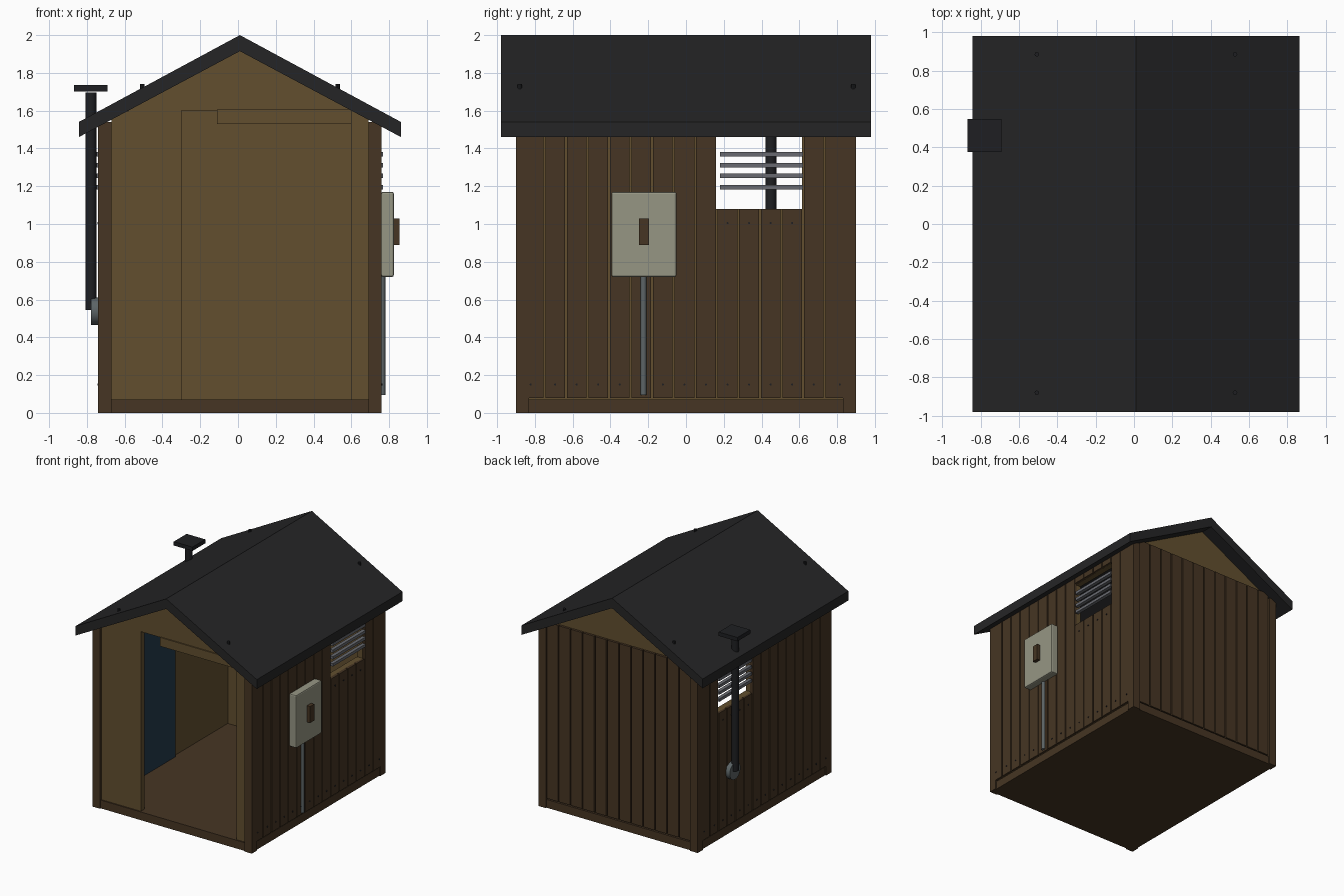
import bpy, bmesh, math
from mathutils import Matrix

if "Cube" in bpy.data.objects:
    bpy.data.objects.remove(bpy.data.objects["Cube"])


def material(name, rgb):
    m = bpy.data.materials.new(name)
    lin = [((c / 255 + 0.055) / 1.055) ** 2.4 if c > 10 else c / 255 / 12.92 for c in rgb]
    m.diffuse_color = (*lin, 1)
    m.use_nodes = True
    m.node_tree.nodes["Principled BSDF"].inputs["Base Color"].default_value = m.diffuse_color
    return m


LIGHT = material("light wood", (98, 79, 47))
DARK = material("dark wood", (70, 53, 35))
ROOF = material("roof felt", (37, 37, 38))
BLACK = material("black metal", (30, 31, 34))
STEEL = material("grey steel", (104, 106, 112))
PIPE = material("conduit grey", (92, 100, 102))
BEIGE = material("box beige", (150, 150, 132))
NAVY = material("navy door", (36, 58, 76))

CX = 0.01  # centre line of the hut


def finish(name, bm, mat):
    bmesh.ops.recalc_face_normals(bm, faces=bm.faces)
    me = bpy.data.meshes.new(name)
    bm.to_mesh(me)
    bm.free()
    me.materials.append(mat)
    ob = bpy.data.objects.new(name, me)
    bpy.context.collection.objects.link(ob)
    return ob


def add_box(bm, x, y, z):
    c = [(a + b) / 2 for a, b in (x, y, z)]
    s = [abs(b - a) for a, b in (x, y, z)]
    bmesh.ops.create_cube(bm, size=1, matrix=Matrix.Translation(c) @ Matrix.Diagonal((*s, 1)))


def boxes(name, mat, items):
    bm = bmesh.new()
    for it in items:
        add_box(bm, *it)
    return finish(name, bm, mat)


def prism(name, mat, profile, y0, y1):
    # xz profile extruded along y
    bm = bmesh.new()
    f = bm.faces.new([bm.verts.new((x, y0, z)) for x, z in profile])
    ext = bmesh.ops.extrude_face_region(bm, geom=[f])["geom"]
    bmesh.ops.translate(bm, vec=(0, y1 - y0, 0), verts=[v for v in ext if isinstance(v, bmesh.types.BMVert)])
    return finish(name, bm, mat)


def cylinders(name, mat, items, sides=12):
    # items: centre, radius, length, axis
    bm = bmesh.new()
    for c, r, l, axis in items:
        rot = {"z": Matrix(), "x": Matrix.Rotation(math.pi / 2, 4, "Y"),
               "y": Matrix.Rotation(math.pi / 2, 4, "X")}[axis]
        bmesh.ops.create_cone(bm, cap_ends=True, segments=sides, radius1=r, radius2=r, depth=l,
                              matrix=Matrix.Translation(c) @ rot)
    ob = finish(name, bm, mat)
    for p in ob.data.polygons:
        p.use_smooth = len(p.vertices) == 4
    ob.data.set_sharp_from_angle(angle=math.radians(40))
    return ob


def under(x):
    # height of the roof underside
    return 1.915 - abs(x - CX) * 0.532


# floor and corner posts
boxes("floor", DARK, [((-0.73, 0.75), (-0.89, 0.89), (0, 0.07))])
boxes("corner_posts", DARK, [((CX + s * 0.68, CX + s * 0.75), (t * 0.83, t * 0.90), (0, 1.54))
                             for s in (-1, 1) for t in (-1, 1)])

# side walls: light lining, dark boards, window hole and louvres
WY0, WY1, WZ0, WZ1 = 0.15, 0.615, 1.08, 1.47
for s, side in ((-1, "left"), (1, "right")):
    def sx(a, b):
        return (CX + s * a, CX + s * b)
    lin = sx(0.68, 0.732)
    boxes(side + "_wall_lining", LIGHT, [
        (lin, (-0.83, WY0), (0.07, 1.53)), (lin, (WY1, 0.83), (0.07, 1.53)),
        (lin, (WY0, WY1), (0.07, WZ0)), (lin, (WY0, WY1), (WZ1, 1.53))])
    edges = [-0.895, -0.75] + [-0.75 + 0.1141 * i for i in range(1, 14)] + [0.895]
    boards, nails = [], []
    for a, b in zip(edges, edges[1:]):
        mid = (a + b) / 2
        y = (a + 0.005, b - 0.005)
        if WY0 < mid < WY1:
            boards += [(sx(0.725, 0.75), y, (0.08, WZ0)), (sx(0.725, 0.75), y, (WZ1, 1.53))]
            nails.append((mid, 1.005))
        else:
            boards.append((sx(0.725, 0.75), y, (0.08, 1.53)))
        nails.append((mid, 0.15))
    boxes(side + "_wall_boards", DARK, boards)
    cylinders(side + "_nails", BLACK, [((CX + s * 0.751, y, z), 0.006, 0.008, "x") for y, z in nails], 6)
    boxes(side + "_louvres", STEEL, [(sx(0.728, 0.758), (0.18, 0.62), (z - 0.012, z + 0.012))
                                     for z in (1.195, 1.255, 1.312, 1.37)])

# back wall: light gable sheet with dark boards outside
prism("back_wall_lining", LIGHT,
      [(-0.67, 0.07), (0.69, 0.07), (0.69, under(0.69)), (CX, 1.92), (-0.67, under(-0.67))], 0.82, 0.87)
w = 1.36 / 12
boxes("back_wall_boards", DARK, [((-0.67 + w * i + 0.005, -0.67 + w * (i + 1) - 0.005), (0.865, 0.89), (0.08, 1.58))
                                 for i in range(12)])

# front wall around the doorway
prism("front_left_panel", LIGHT,
      [(-0.67, 0.07), (-0.30, 0.07), (-0.30, 1.6), (-0.58, 1.6), (-0.67, under(-0.67))], -0.88, -0.83)
prism("front_right_jamb", LIGHT,
      [(0.60, 0.07), (0.69, 0.07), (0.69, under(0.69)), (0.60, 1.6)], -0.88, -0.83)
prism("front_gable", LIGHT, [(-0.582, 1.6), (0.602, 1.6), (CX, 1.92)], -0.88, -0.83)
boxes("door_header", LIGHT, [((-0.11, 0.60), (-0.89, -0.83), (1.53, 1.605))])

# open door folded against the left wall inside
boxes("open_door", NAVY, [((-0.67, -0.645), (-0.82, 0.08), (0.075, 1.52))])

# roof slabs
for s, side in ((-1, "left"), (1, "right")):
    e = CX + s * 0.853
    prism(side + "_roof", ROOF, [(CX, 2.0), (e, 1.54), (e, 1.46), (CX, 1.915)], -0.98, 0.98)
cylinders("roof_bolts", BLACK, [((CX + s * 0.517, y, 1.725), 0.012, 0.03, "z")
                                for s in (-1, 1) for y in (-0.88, 0.885)], 8)

# electrical box, latch and conduit on the right wall
box = boxes("electrical_box", BEIGE, [((0.758, 0.825), (-0.395, -0.05), (0.72, 1.17))])
bev = box.modifiers.new("bevel", "BEVEL")
bev.width = 0.01
bev.segments = 2
boxes("box_latch", DARK, [((0.82, 0.855), (-0.25, -0.195), (0.89, 1.03))])
cylinders("conduit", PIPE, [((0.764, -0.225, 0.41), 0.016, 0.63, "z")])

# stove pipe on the left wall
cylinders("stove_pipe", BLACK, [((-0.778, 0.45, 1.12), 0.029, 1.15, "z")])
cylinders("pipe_flange", PIPE, [((-0.757, 0.45, 0.538), 0.072, 0.042, "x")], 20)
boxes("pipe_cap", BLACK, [((-0.868, -0.692), (0.375, 0.548), (1.702, 1.735))])
